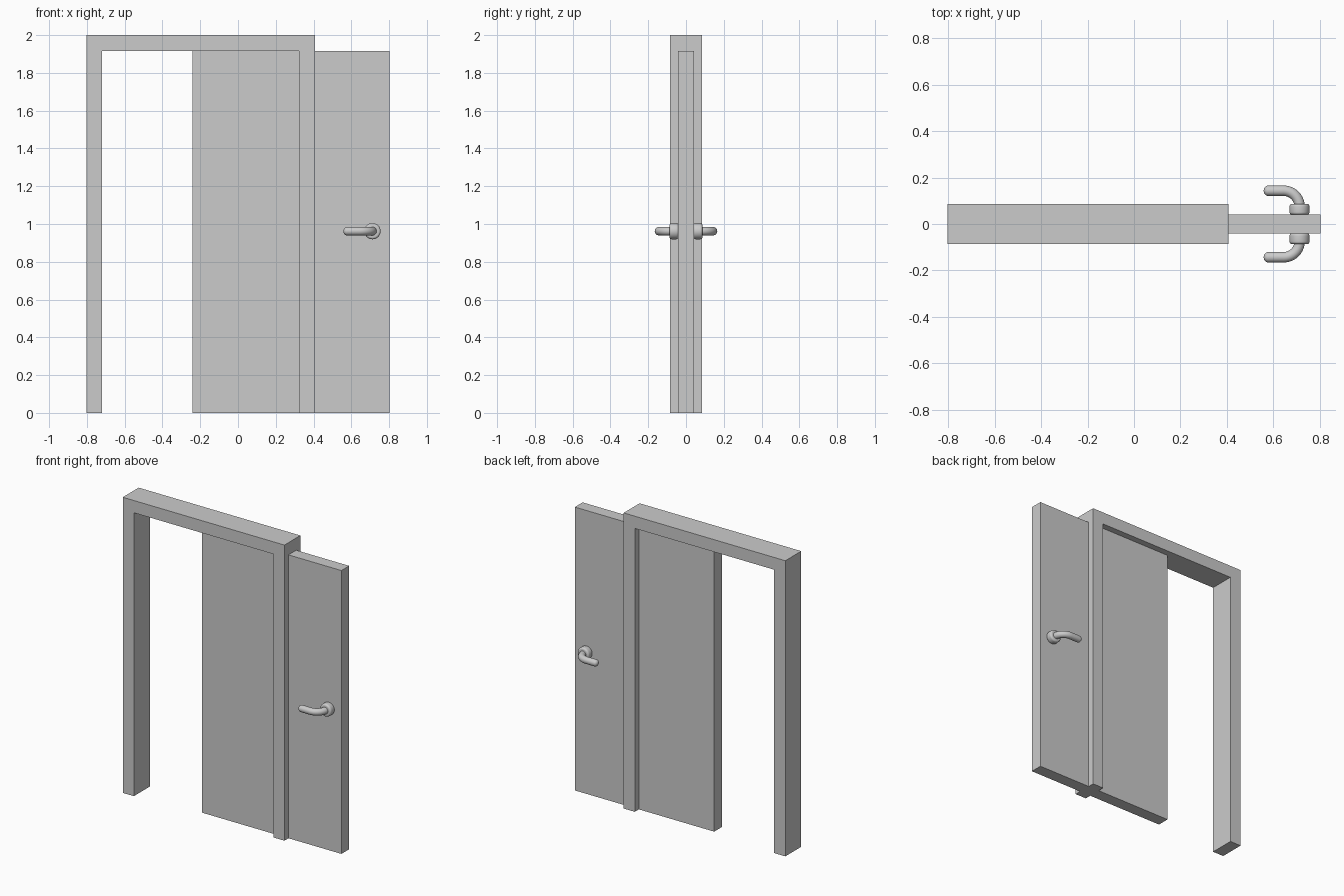
import bpy, bmesh
from math import sin, cos, pi
from mathutils import Vector

if "Cube" in bpy.data.objects:
    bpy.data.objects.remove(bpy.data.objects["Cube"])


def finish(name, bm):
    bmesh.ops.recalc_face_normals(bm, faces=bm.faces)
    me = bpy.data.meshes.new(name)
    bm.to_mesh(me)
    bm.free()
    ob = bpy.data.objects.new(name, me)
    bpy.context.collection.objects.link(ob)
    return ob


def extrude_profile(name, pts, half):
    """Extrude an (x, z) outline from y = -half to y = half."""
    bm = bmesh.new()
    face = bm.faces.new([bm.verts.new((x, -half, z)) for x, z in pts])
    res = bmesh.ops.extrude_face_region(bm, geom=[face])
    verts = [g for g in res["geom"] if isinstance(g, bmesh.types.BMVert)]
    bmesh.ops.translate(bm, verts=verts, vec=(0, 2 * half, 0))
    return finish(name, bm)


def sweep(name, path, sides=32):
    """Round tube through (x, y, radius) stations lying in the handle plane."""
    bm = bmesh.new()
    pts = [Vector((x, y, HZ)) for x, y, r in path]
    rings = []
    for i, p in enumerate(pts):
        t = (pts[min(i + 1, len(pts) - 1)] - pts[max(i - 1, 0)]).normalized()
        side, up, r = Vector((-t.y, t.x, 0)), Vector((0, 0, 1)), path[i][2]
        rings.append([bm.verts.new(p + r * (side * cos(a) + up * sin(a)))
                      for a in (2 * pi * k / sides for k in range(sides))])
    for a, b in zip(rings, rings[1:]):
        for k in range(sides):
            j = (k + 1) % sides
            bm.faces.new((a[k], a[j], b[j], b[k]))
    bm.faces.new(rings[0])
    bm.faces.new(rings[-1])
    ob = finish(name, bm)
    # matching handle part on the other side of the door
    mod = ob.modifiers.new("both_sides", 'MIRROR')
    mod.use_axis = (False, True, False)
    bpy.ops.object.select_all(action='DESELECT')
    ob.select_set(True)
    bpy.context.view_layer.objects.active = ob
    bpy.ops.object.shade_smooth_by_angle(angle=0.7)
    return ob


HX, HZ = 0.712, 0.962

# Door frame: two posts and a lintel in one outline
extrude_profile("door_frame", [(-0.803, 0), (-0.72, 0), (-0.72, 1.917), (0.324, 1.917),
                               (0.324, 0), (0.407, 0), (0.407, 2), (-0.803, 2)], 0.085)

# Sliding door panel
extrude_profile("door_panel", [(-0.24, 0), (0.803, 0), (0.803, 1.917), (-0.24, 1.917)], 0.0415)

# Handle rose: short disc with rounded rims
rim = [pi / 2 * i / 5 for i in range(6)]
rose = [(HX, 0.051 - 0.011 * cos(a), 0.032 + 0.011 * sin(a)) for a in rim]
rose += [(HX, 0.075 + 0.012 * sin(a), 0.031 + 0.012 * cos(a)) for a in rim]
sweep("handle_rose", rose)

# Lever: stem, quarter bend and grip with rounded end
R, BEND = 0.0225, 0.068
lever = [(HX, 0.06, R)]
lever += [(HX - BEND * (1 - cos(a)), 0.143 - BEND * (1 - sin(a)), R)
          for a in (pi / 2 * i / 10 for i in range(11))]
lever += [(0.578 - 0.02 * sin(a), 0.143, 0.0015 + 0.021 * cos(a))
          for a in (pi / 2 * i / 6 for i in range(7))]
sweep("handle_lever", lever)
